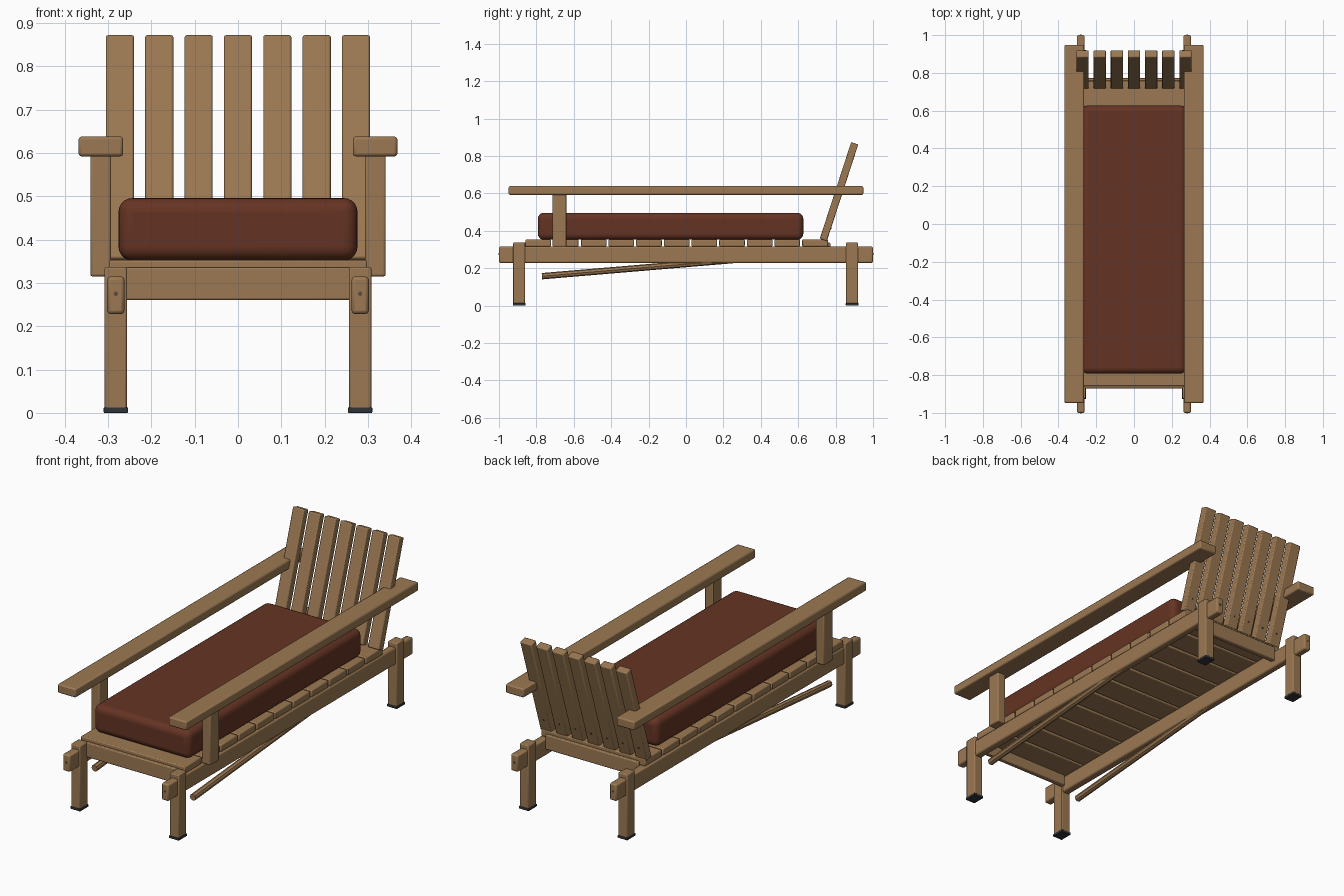
import bpy
from math import radians, sin, cos, atan2, hypot, pi

if "Cube" in bpy.data.objects:
    bpy.data.objects.remove(bpy.data.objects["Cube"], do_unlink=True)


def material(name, rgb):
    m = bpy.data.materials.new(name)
    m.use_nodes = True
    col = (*rgb, 1)
    m.diffuse_color = col
    bsdf = m.node_tree.nodes["Principled BSDF"]
    bsdf.inputs["Base Color"].default_value = col
    bsdf.inputs["Roughness"].default_value = 0.7
    return m


wood = material("oak wood", (0.33, 0.19, 0.085))
fabric = material("russet fabric", (0.13, 0.034, 0.017))
rubber = material("black rubber", (0.03, 0.033, 0.037))
steel = material("dark steel", (0.1, 0.07, 0.045))


def finish(ob, name, mat, bevel=0, segments=2):
    ob.name = name
    ob.data.materials.append(mat)
    if bevel:
        mod = ob.modifiers.new("Bevel", "BEVEL")
        mod.width = bevel
        mod.segments = segments
    bpy.ops.object.shade_smooth_by_angle(angle=radians(35))
    return ob


def box(name, x, y, z, mat=wood, bevel=0.005, segments=2, tilt=0):
    """Bevelled box from (low, high) ranges, tilted about x at its centre."""
    spans = (x, y, z)
    bpy.ops.mesh.primitive_cube_add(size=1, location=[(a + b) / 2 for a, b in spans])
    ob = bpy.context.object
    ob.scale = [b - a for a, b in spans]
    bpy.ops.object.transform_apply(location=False, rotation=False, scale=True)
    ob.rotation_euler.x = tilt
    return finish(ob, name, mat, bevel, segments)


def rod(name, loc, radius, length, angle, mat, sides=12):
    """Cylinder turned about x."""
    bpy.ops.mesh.primitive_cylinder_add(vertices=sides, radius=radius, depth=length,
                                        location=loc, rotation=(angle, 0, 0))
    return finish(bpy.context.object, name, mat)


def mirrored(s, a, b):
    return (a, b) if s > 0 else (-b, -a)


# Frame, legs, arms and struts on both sides
for s, side in ((1, "left"), (-1, "right")):
    box(side + "_rail", mirrored(s, 0.262, 0.302), (-1, 1), (0.228, 0.315), bevel=0.008)
    for y, end in ((-0.892, "front"), (0.888, "back")):
        box(f"{side}_{end}_leg", mirrored(s, 0.256, 0.308), (y - 0.032, y + 0.032), (0.006, 0.337))
        box(f"{side}_{end}_foot", mirrored(s, 0.254, 0.31), (y - 0.034, y + 0.034), (0, 0.013),
            rubber, 0.002)
        rod(f"{side}_{end}_rail_screw", (s * 0.282, 0.999 if y > 0 else -0.999, 0.275),
            0.005, 0.006, pi / 2, steel)
    box(side + "_arm_post", mirrored(s, 0.293, 0.341), (-0.713, -0.64), (0.315, 0.6))
    box(side + "_armrest", mirrored(s, 0.265, 0.368), (-0.948, 0.948), (0.592, 0.638), bevel=0.007)

    # Sloping strut from the underside of the rail
    y0, z0, y1, z1 = -0.77, 0.157, 0.25, 0.243
    rod(side + "_strut", (s * 0.281, (y0 + y1) / 2, (z0 + z1) / 2), 0.017,
        hypot(y1 - y0, z1 - z0), -atan2(y1 - y0, z1 - z0), wood, 8)

# Cross beams
box("front_cross_beam", (-0.265, 0.265), (-0.872, -0.845), (0.26, 0.336))
box("back_cross_beam", (-0.265, 0.265), (0.745, 0.772), (0.26, 0.336))

# Seat slats
for i in range(11):
    y = -0.79 + 0.148 * i
    box(f"seat_slat_{i + 1}", (-0.298, 0.298), (y - 0.0685, y + 0.0685), (0.316, 0.353))

# Leaning back slats, each with a screw low on its rear face
lean = radians(18)
for i in range(7):
    x = (i - 3) * 0.0908
    box(f"back_slat_{i + 1}", (x - 0.0325, x + 0.0325), (0.798, 0.838), (0.3375, 0.8805),
        tilt=-lean)
    along, out = -0.2, 0.02
    rod(f"back_slat_screw_{i + 1}",
        (x, 0.818 + along * sin(lean) + out * cos(lean), 0.609 + along * cos(lean) - out * sin(lean)),
        0.005, 0.004, pi / 2 - lean, steel)

# Seat cushion
box("seat_cushion", (-0.276, 0.276), (-0.792, 0.627), (0.352, 0.496), fabric, 0.032, 5)
